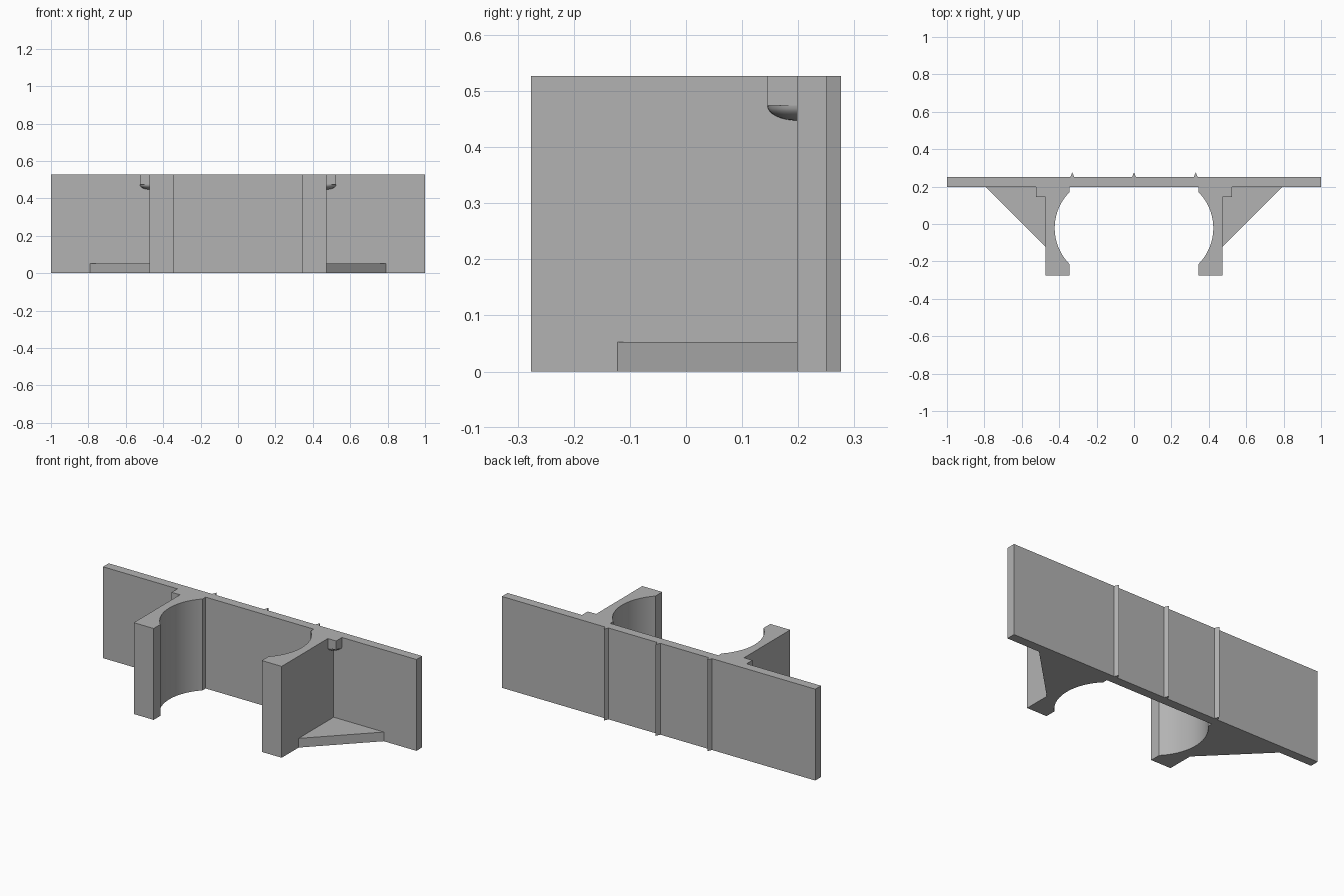
import bpy, bmesh, math
from mathutils import Matrix

cube = bpy.data.objects.get("Cube")
if cube:
    bpy.data.objects.remove(cube, do_unlink=True)

grey = bpy.data.materials.new("plain_grey")
grey.use_nodes = True
colour = (0.45, 0.45, 0.45, 1)
grey.diffuse_color = colour
grey.node_tree.nodes["Principled BSDF"].inputs["Base Color"].default_value = colour

HEIGHT = 0.527
FRONT, BACK = 0.198, 0.25      # faces of the back plate
INNER, OUTER = 0.345, 0.472    # sides of each clamp arm
STEP = 0.053                   # size of the corner peg


def finish(name, bm, mirror=False):
    mesh = bpy.data.meshes.new(name)
    bm.to_mesh(mesh)
    bm.free()
    mesh.materials.append(grey)
    obj = bpy.data.objects.new(name, mesh)
    bpy.context.collection.objects.link(obj)
    if mirror:
        obj.modifiers.new("Mirror", 'MIRROR').use_axis[0] = True
    bpy.ops.object.select_all(action='DESELECT')
    obj.select_set(True)
    bpy.context.view_layer.objects.active = obj
    bpy.ops.object.shade_smooth_by_angle(angle=math.radians(30))
    return obj


def prism(name, outline, z0, z1, mirror=False):
    """Extrude a plan outline from z0 up to z1."""
    bm = bmesh.new()
    face = bm.faces.new([bm.verts.new((x, y, z0)) for x, y in outline])
    top = bmesh.ops.extrude_face_region(bm, geom=[face])["geom"]
    bmesh.ops.translate(bm, vec=(0, 0, z1 - z0),
                        verts=[v for v in top if isinstance(v, bmesh.types.BMVert)])
    bmesh.ops.recalc_face_normals(bm, faces=bm.faces)
    return finish(name, bm, mirror)


def rect(x0, x1, y0, y1):
    return [(x0, y0), (x1, y0), (x1, y1), (x0, y1)]


# Back plate with three pointed ribs
prism("back_plate", rect(-1, 1, FRONT, BACK), 0, HEIGHT)
for side, x in (("right", -0.33), ("middle", 0), ("left", 0.33)):
    prism(side + "_rib", [(x - 0.011, BACK), (x + 0.011, BACK), (x, 0.276)], 0, HEIGHT)

# Clamp arms with a round hollow on the inner side
half_chord, sagitta, mid_y = 0.192, 0.079, -0.022
radius = (half_chord ** 2 + sagitta ** 2) / (2 * sagitta)
sweep = math.asin(half_chord / radius)
centre_x = INNER + sagitta - radius
steps = 32
hollow = []
for i in range(steps + 1):
    a = sweep * (1 - 2 * i / steps)
    hollow.append((centre_x + radius * math.cos(a), mid_y + radius * math.sin(a)))
prism("clamp_arm", [(INNER, -0.276), (OUTER, -0.276), (OUTER, FRONT), (INNER, FRONT)] + hollow,
      0, HEIGHT, True)

# Triangular floor braces
prism("floor_brace", [(OUTER, -0.122), (0.792, FRONT), (OUTER, FRONT)], 0, 0.053, True)

# Square corner pegs with a rounded underside
peg_base = HEIGHT - STEP
prism("corner_peg", rect(OUTER, OUTER + STEP, FRONT - STEP, FRONT), peg_base, HEIGHT, True)
bm = bmesh.new()
bmesh.ops.create_uvsphere(bm, u_segments=32, v_segments=16, radius=STEP)
for cut in ((-1, 0, 0), (0, 1, 0), (0, 0, 1)):
    bmesh.ops.bisect_plane(bm, geom=bm.verts[:] + bm.edges[:] + bm.faces[:], dist=1e-5,
                           plane_co=(0, 0, 0), plane_no=cut, clear_outer=True)
bmesh.ops.transform(bm, verts=bm.verts,
                    matrix=Matrix.Translation((OUTER, FRONT, peg_base)) @ Matrix.Diagonal((1, 1, 0.5, 1)))
finish("peg_underside", bm, True)
